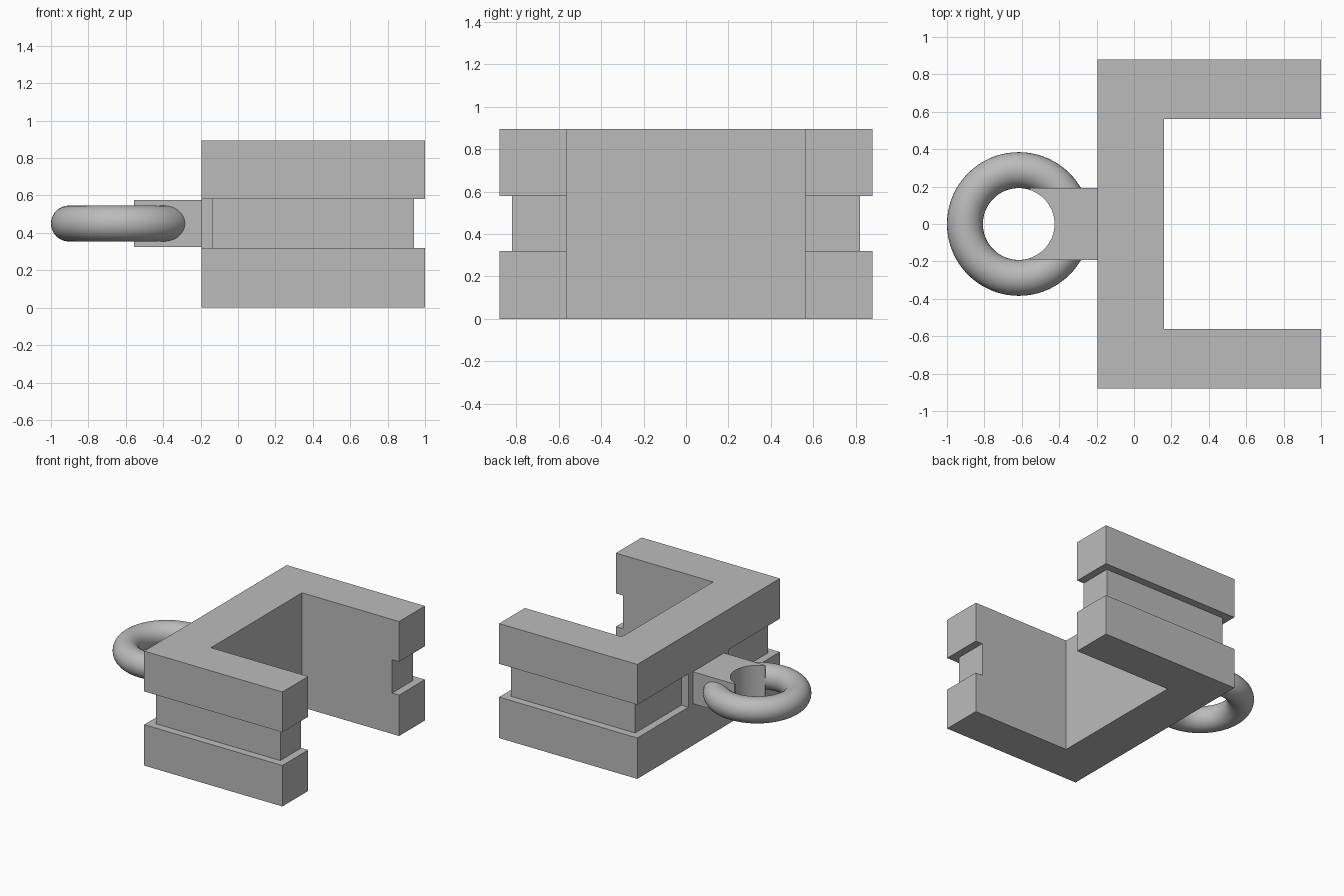
import bpy
import bmesh
from math import pi

cube = bpy.data.objects.get("Cube")
if cube:
    bpy.data.objects.remove(cube, do_unlink=True)

grey = bpy.data.materials.new("plain grey")
grey.use_nodes = True
grey.diffuse_color = (0.5, 0.5, 0.5, 1)
grey.node_tree.nodes["Principled BSDF"].inputs["Base Color"].default_value = (0.5, 0.5, 0.5, 1)

MID = 0.45          # height of the groove, lug and ring
RING_X = -0.616     # ring centre


def box(name, x0, x1, y0, y1, z0, z1):
    bpy.ops.mesh.primitive_cube_add(
        size=1, location=((x0 + x1) / 2, (y0 + y1) / 2, (z0 + z1) / 2))
    ob = bpy.context.object
    ob.name = name
    ob.scale = (x1 - x0, y1 - y0, z1 - z0)
    bpy.ops.object.transform_apply(location=False, rotation=False, scale=True)
    ob.data.materials.append(grey)
    return ob


def bracket_layer(bm, inset, z0, z1):
    """C-shaped slab whose outer edges are pulled in by inset."""
    back, tip, side = -0.195 + inset, 1 - inset, 0.88 - inset
    inner_x, inner_y = 0.16, 0.562
    half = [(tip, inner_y), (tip, side), (back, side)]
    outline = [(inner_x, inner_y)] + half
    outline += [(x, -y) for x, y in reversed(outline)]
    face = bm.faces.new([bm.verts.new((x, y, z0)) for x, y in outline])
    top = bmesh.ops.extrude_face_region(bm, geom=[face])["geom"]
    verts = [v for v in top if isinstance(v, bmesh.types.BMVert)]
    bmesh.ops.translate(bm, verts=verts, vec=(0, 0, z1 - z0))


# Bracket: lower slab, recessed middle, upper slab
for name, inset, z0, z1 in (("lower_bracket", 0, 0, 0.32),
                            ("groove_core", 0.06, 0.32, 0.58),
                            ("upper_bracket", 0, 0.58, 0.895)):
    bm = bmesh.new()
    bracket_layer(bm, inset, z0, z1)
    bmesh.ops.recalc_face_normals(bm, faces=bm.faces)
    mesh = bpy.data.meshes.new(name)
    bm.to_mesh(mesh)
    bm.free()
    mesh.materials.append(grey)
    bpy.context.collection.objects.link(bpy.data.objects.new(name, mesh))

# Mounting pad filling the groove behind the lug
box("lug_pad", -0.195, -0.13, -0.25, 0.25, 0.32, 0.58)

# Lug with a round bite that follows the ring hole
lug = box("ring_lug", -0.555, -0.19, -0.192, 0.192, 0.325, 0.575)
bpy.ops.mesh.primitive_cylinder_add(vertices=64, radius=0.191, depth=1,
                                    location=(RING_X, 0, MID))
cutter = bpy.context.object
cutter.name = "lug_cutter"
cutter.hide_render = True
cutter.hide_set(True)
bite = lug.modifiers.new("bite", 'BOOLEAN')
bite.operation = 'DIFFERENCE'
bite.solver = 'EXACT'
bite.object = cutter
bpy.context.view_layer.objects.active = lug
lug.select_set(True)
bpy.ops.object.modifier_apply(modifier="bite")
bpy.data.objects.remove(cutter, do_unlink=True)
bpy.ops.object.shade_smooth_by_angle(angle=pi / 6)

# Ring
bpy.ops.mesh.primitive_torus_add(major_radius=0.288, minor_radius=0.096,
                                 major_segments=72, minor_segments=32,
                                 location=(RING_X, 0, MID))
ring = bpy.context.object
ring.name = "ring"
ring.data.materials.append(grey)
bpy.ops.object.shade_smooth()
